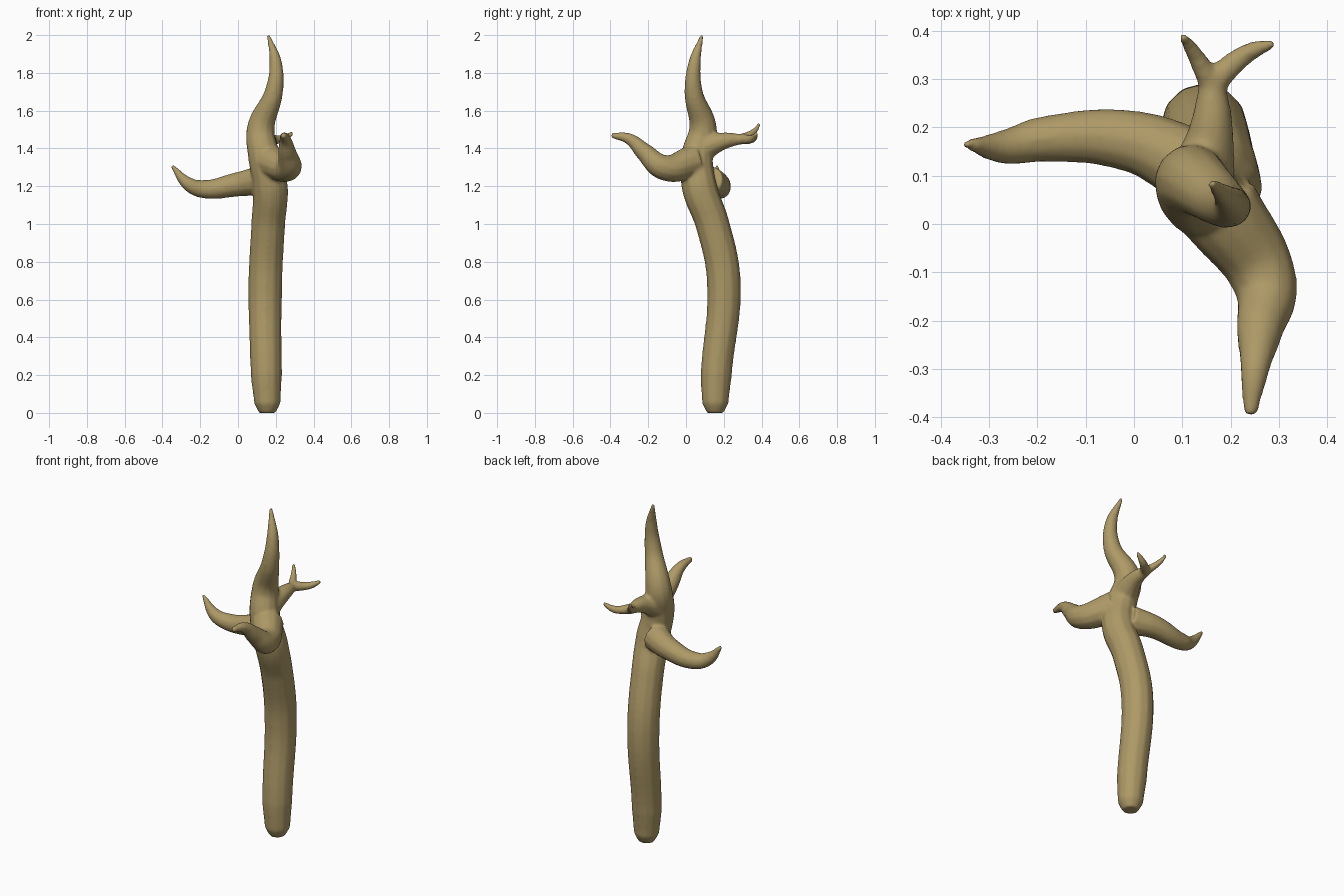
import bpy

cube = bpy.data.objects.get("Cube")
if cube:
    bpy.data.objects.remove(cube, do_unlink=True)

bark = bpy.data.materials.new("tan_bark")
bark.use_nodes = True
colour = (0.42, 0.32, 0.135, 1)
bark.diffuse_color = colour
bark.node_tree.nodes["Principled BSDF"].inputs["Base Color"].default_value = colour


def limb(name, *points):
    """Round tapered tube through points of (x, y, z, radius)."""
    curve = bpy.data.curves.new(name, "CURVE")
    curve.dimensions = "3D"
    curve.bevel_depth = 1
    curve.bevel_resolution = 4
    curve.resolution_u = 10
    curve.use_fill_caps = True
    spline = curve.splines.new("BEZIER")
    spline.bezier_points.add(len(points) - 1)
    for knot, (x, y, z, radius) in zip(spline.bezier_points, points):
        knot.co = (x, y, z)
        knot.radius = radius
        knot.handle_left_type = knot.handle_right_type = "AUTO"
    obj = bpy.data.objects.new(name, curve)
    bpy.context.collection.objects.link(obj)
    return obj


# Trunk running up into the curved top spike
trunk = limb(
    "trunk",
    (.155, .155, 0, .045), (.155, .155, .05, .07), (.15, .16, .2, .083),
    (.145, .2, .7, .09), (.16, .14, 1, .09), (.17, .07, 1.2, .094),
    (.135, .06, 1.37, .084), (.12, .09, 1.5, .075), (.19, .04, 1.7, .049),
    (.2, .045, 1.85, .034), (.16, .085, 2, .01))

# Branches leaving the trunk
side = limb(
    "side_branch",
    (.12, .12, 1.23, .08), (0, .17, 1.21, .065), (-.19, .175, 1.185, .048),
    (-.26, .16, 1.21, .038), (-.35, .165, 1.31, .01))
front = limb(
    "front_branch",
    (.17, .04, 1.33, .09), (.27, -.12, 1.3, .068), (.26, -.22, 1.38, .049),
    (.25, -.3, 1.45, .031), (.24, -.395, 1.47, .015))
back = limb(
    "back_branch",
    (.13, .06, 1.39, .08), (.16, .2, 1.44, .046), (.16, .32, 1.45, .022))

# Forked tips of the back branch
upper_twig = limb(
    "upper_twig",
    (.16, .29, 1.45, .026), (.12, .36, 1.49, .017), (.1, .39, 1.53, .01))
lower_twig = limb(
    "lower_twig",
    (.16, .29, 1.45, .03), (.23, .35, 1.45, .022), (.29, .375, 1.48, .012))

# Merge all limbs into one skin with blended joints
bpy.ops.object.select_all(action="DESELECT")
for obj in (trunk, side, front, back, upper_twig, lower_twig):
    obj.select_set(True)
bpy.context.view_layer.objects.active = trunk
bpy.ops.object.convert(target="MESH")
bpy.ops.object.join()
branch = bpy.context.view_layer.objects.active
branch.name = "forked_branch"
branch.data.materials.clear()
branch.data.materials.append(bark)

remesh = branch.modifiers.new("merge", "REMESH")
remesh.mode = "VOXEL"
remesh.voxel_size = 0.008
remesh.use_smooth_shade = True
soften = branch.modifiers.new("soften", "SMOOTH")
soften.factor = 0.5
soften.iterations = 10
bpy.ops.object.shade_smooth()
